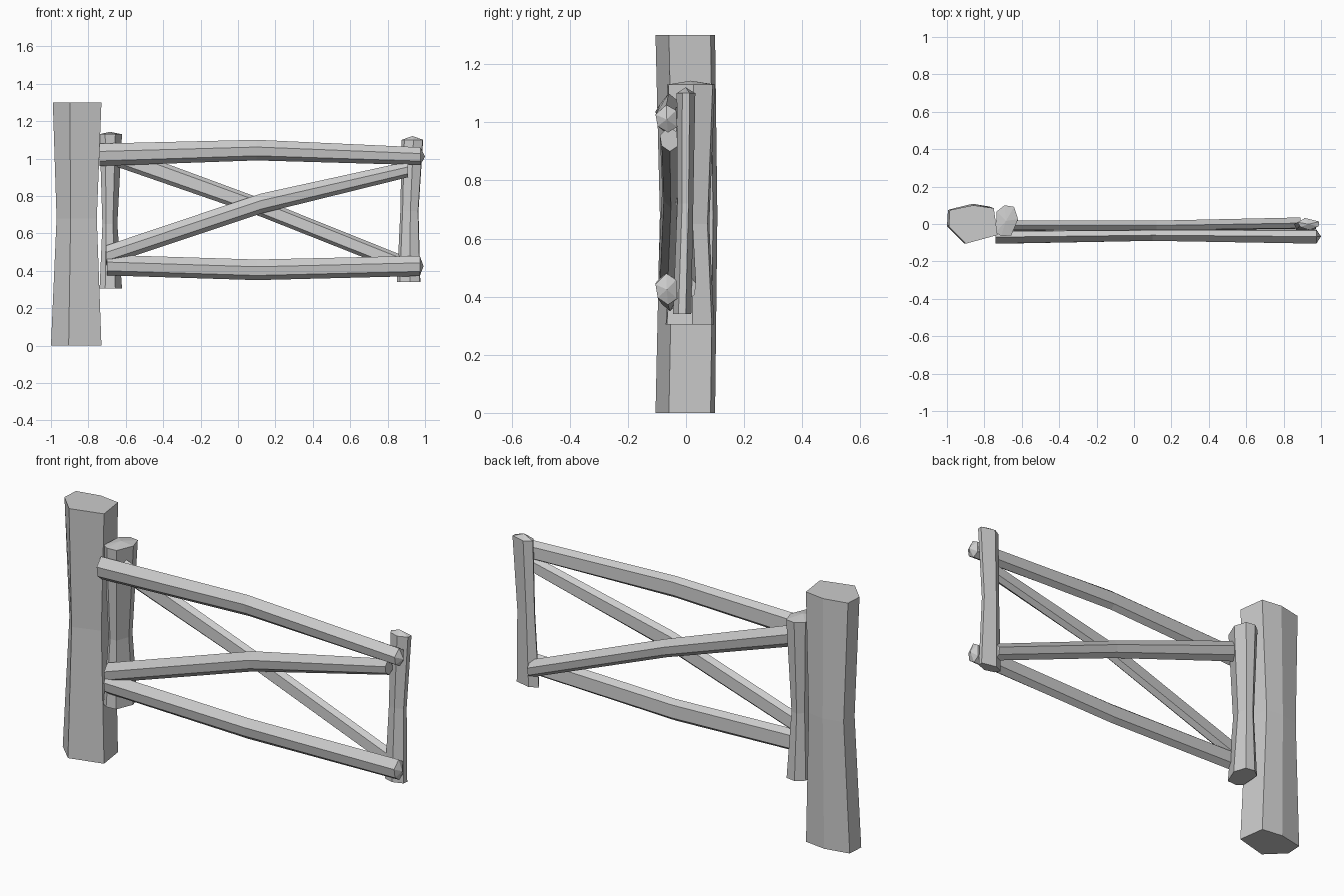
import bpy
from mathutils import Vector

if "Cube" in bpy.data.objects:
    bpy.data.objects.remove(bpy.data.objects["Cube"])


def loft(name, rings, start_tip=0.0, end_tip=0.0):
    """Skin matching rings; each end closes on a slightly raised centre point."""
    n = len(rings[0])
    verts = [Vector(p) for ring in rings for p in ring]
    faces = []
    for r in range(len(rings) - 1):
        for i in range(n):
            j = (i + 1) % n
            faces.append((r * n + i, r * n + j, (r + 1) * n + j, (r + 1) * n + i))
    mids = [sum((Vector(p) for p in ring), Vector()) / n for ring in rings]
    last = (len(rings) - 1) * n
    for base, mid, nxt, tip in ((0, mids[0], mids[1], start_tip),
                                (last, mids[-1], mids[-2], end_tip)):
        verts.append(mid + (mid - nxt).normalized() * tip)
        c = len(verts) - 1
        faces += [(c, base + i, base + (i + 1) % n) for i in range(n)]
    mesh = bpy.data.meshes.new(name)
    mesh.from_pydata(verts, [], faces)
    ob = bpy.data.objects.new(name, mesh)
    bpy.context.collection.objects.link(ob)
    bpy.context.view_layer.objects.active = ob
    ob.select_set(True)
    bpy.ops.object.mode_set(mode='EDIT')
    bpy.ops.mesh.select_all(action='SELECT')
    bpy.ops.mesh.normals_make_consistent(inside=False)
    bpy.ops.object.mode_set(mode='OBJECT')
    ob.select_set(False)
    return ob


def upright(name, profile, levels, tip=0.0):
    """profile: unit (x, y); levels: (z, x0, x1, y0, y1) extents."""
    rings = [[((a + b) / 2 + u * (b - a) / 2, (c + d) / 2 + v * (d - c) / 2, z)
              for u, v in profile] for z, a, b, c, d in levels]
    return loft(name, rings, 0.0, tip)


def beam(name, stations, tips=(0.0, 0.0), flip=1):
    """stations: (x, y0, y1, z0, z1) extents, hewn six-sided section."""
    rings = [[(x, (a + b) / 2 + flip * u * (b - a) / 2, (c + d) / 2 + v * (d - c) / 2)
              for u, v in BEAM] for x, a, b, c, d in stations]
    return loft(name, rings, *tips)


BEAM = [(-1, 0.3), (-0.8, -0.55), (0.15, -1), (1, -0.6), (0.9, 0.6), (0.0, 1)]
POST = [(-1, -0.1), (-0.96, 0.75), (0.0, 1), (0.85, 0.85), (1, -0.55), (-0.3, -1)]
STILE = [(-1, -0.75), (-0.9, 0.6), (-0.2, 1), (0.65, 0.9), (1, 0.1), (0.4, -0.95), (-0.5, -1)]
SLIM = [(-1, 0.3), (-0.75, -0.5), (0.1, -1), (0.95, -0.4), (1, 0.4), (-0.3, 1)]

# Hinge post
upright("gate_post", POST, [(0, -1.0, -0.73, -0.105, 0.1),
                            (0.68, -0.97, -0.755, -0.09, 0.108),
                            (1.3, -0.99, -0.73, -0.105, 0.1)])

# Gate uprights
upright("hinge_stile", STILE, [(0.305, -0.74, -0.62, -0.07, 0.097),
                               (0.65, -0.725, -0.645, -0.045, 0.08),
                               (1.13, -0.74, -0.62, -0.065, 0.1)], 0.013)
upright("latch_stile", SLIM, [(0.34, 0.85, 0.975, -0.045, 0.018),
                              (0.72, 0.868, 0.965, -0.03, 0.025),
                              (1.1, 0.875, 0.99, -0.032, 0.032)], 0.02)

# Horizontal rails
beam("top_rail", [(-0.74, -0.105, -0.035, 0.96, 1.08),
                  (0.1, -0.09, -0.03, 0.99, 1.1),
                  (0.975, -0.105, -0.03, 0.965, 1.06)], (0, 0.025))
beam("bottom_rail", [(-0.7, -0.105, -0.035, 0.375, 0.485),
                     (0.1, -0.09, -0.03, 0.35, 0.46),
                     (0.972, -0.105, -0.03, 0.372, 0.48)], (0, 0.02))

# Crossed braces
beam("front_brace", [(-0.705, -0.095, -0.04, 0.43, 0.535),
                     (0.12, -0.082, -0.03, 0.705, 0.812),
                     (0.91, -0.09, -0.03, 0.9, 0.985)])
beam("back_brace", [(-0.66, -0.035, 0.02, 0.96, 1.075),
                    (0.12, -0.035, 0.018, 0.69, 0.787),
                    (0.89, -0.025, 0.035, 0.385, 0.478)], flip=-1)
